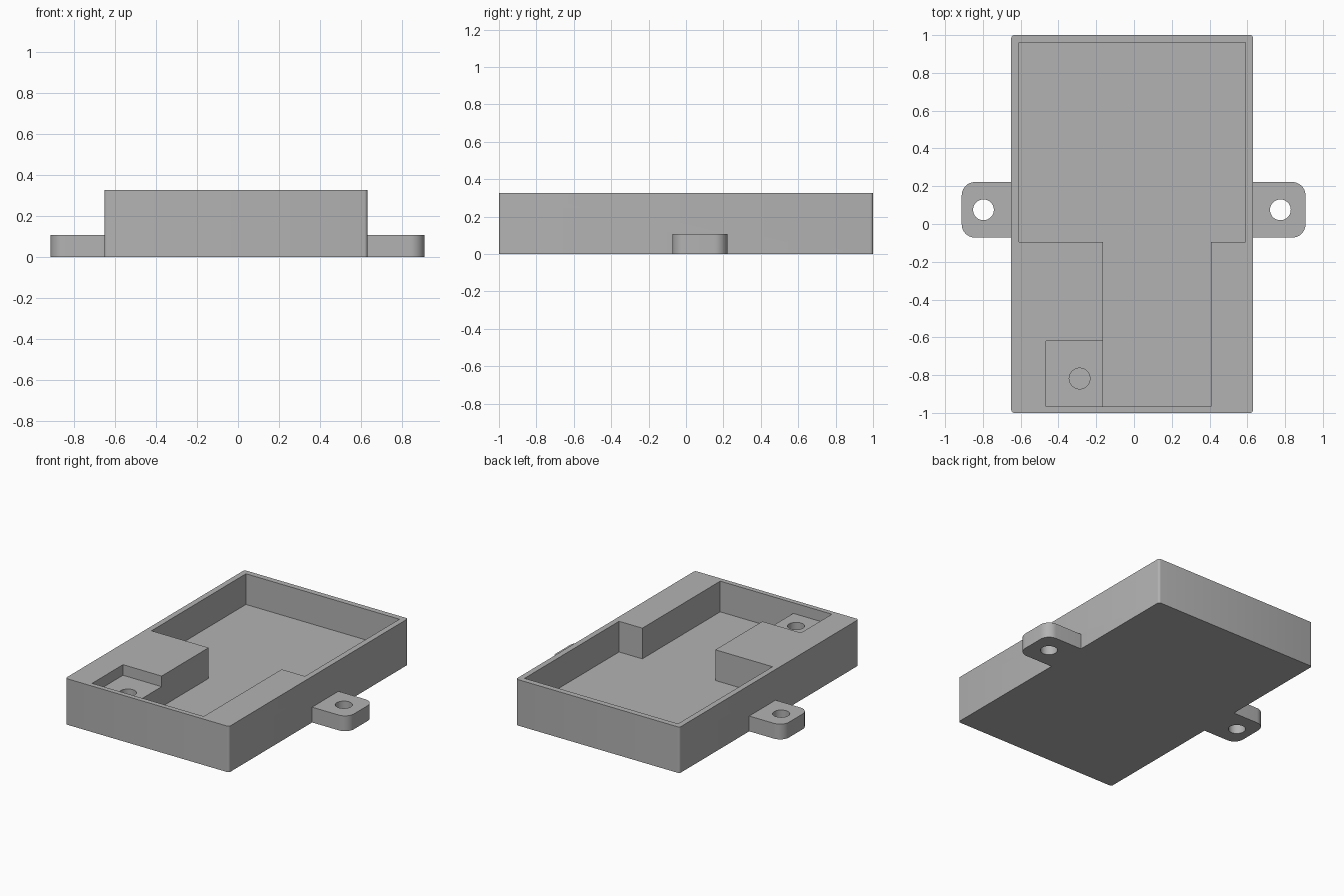
import bpy, bmesh, math

cube = bpy.data.objects.get("Cube")
if cube:
    bpy.data.objects.remove(cube, do_unlink=True)

HEIGHT, TAB_TOP, FLOOR, LEDGE = 0.325, 0.108, 0.108, 0.25
ABOVE, BELOW = 0.5, -0.1
TAB_Y = 0.075

grey = bpy.data.materials.new("plain grey")
grey.use_nodes = True
colour = (0.45, 0.45, 0.45, 1)
grey.diffuse_color = colour
grey.node_tree.nodes["Principled BSDF"].inputs["Base Color"].default_value = colour


def prism(name, outline, z0, z1, radius=0, rounded=lambda v: True, segments=6):
    """Extrude an outline, rounding the chosen upright edges."""
    bm = bmesh.new()
    face = bm.faces.new([bm.verts.new((x, y, z0)) for x, y in outline])
    top = bmesh.ops.extrude_face_region(bm, geom=[face])["geom"]
    bmesh.ops.translate(bm, vec=(0, 0, z1 - z0),
                        verts=[g for g in top if isinstance(g, bmesh.types.BMVert)])
    if radius:
        edges = [e for e in bm.edges
                 if abs(e.verts[0].co.z - e.verts[1].co.z) > 0.01 and rounded(e.verts[0].co)]
        bmesh.ops.bevel(bm, geom=edges, offset=radius, segments=segments,
                        profile=0.5, affect='EDGES')
    bmesh.ops.recalc_face_normals(bm, faces=bm.faces)
    mesh = bpy.data.meshes.new(name)
    bm.to_mesh(mesh)
    bm.free()
    mesh.materials.append(grey)
    obj = bpy.data.objects.new(name, mesh)
    bpy.context.collection.objects.link(obj)
    return obj


def box(x0, x1, y0, y1):
    return [(x0, y0), (x1, y0), (x1, y1), (x0, y1)]


def circle(cx, cy, r, n=40):
    return [(cx + r * math.cos(math.tau * i / n), cy + r * math.sin(math.tau * i / n))
            for i in range(n)]


def combine(target, tool, operation):
    """Apply one boolean and discard the tool."""
    tool.hide_render = True
    mod = target.modifiers.new(operation.lower(), 'BOOLEAN')
    mod.operation, mod.object, mod.solver = operation, tool, 'EXACT'
    bpy.context.view_layer.objects.active = target
    bpy.ops.object.modifier_apply(modifier=mod.name)
    bpy.data.objects.remove(tool, do_unlink=True)


# Tray body with slightly softened upright corners
tray = prism("tray", box(-0.65, 0.63, -1, 1), 0, HEIGHT, 0.015, segments=4)

# Mounting tabs with rounded outer corners and through holes
for inner, outer, hole_x in ((-0.63, -0.912, -0.797), (0.61, 0.908, 0.775)):
    tab = prism("tab", box(min(inner, outer), max(inner, outer), TAB_Y - 0.147, TAB_Y + 0.147),
                0, TAB_TOP, 0.07, lambda co: abs(co.x) > 0.8, 10)
    combine(tray, tab, 'UNION')
    combine(tray, prism("tab_hole", circle(hole_x, TAB_Y, 0.055), BELOW, ABOVE), 'DIFFERENCE')

# Main pocket: wide at the back, narrow channel at the front
pocket = [(-0.61, 0.96), (-0.61, -0.095), (-0.163, -0.095), (-0.163, -0.965),
          (0.408, -0.965), (0.408, -0.095), (0.59, -0.095), (0.59, 0.96)]
combine(tray, prism("pocket", pocket, FLOOR, ABOVE), 'DIFFERENCE')

# Shallow ledge recess opening into the channel, with a blind hole
combine(tray, prism("ledge", box(-0.465, -0.1, -0.965, -0.62), LEDGE, ABOVE), 'DIFFERENCE')
combine(tray, prism("blind_hole", circle(-0.288, -0.818, 0.055), FLOOR, ABOVE), 'DIFFERENCE')

# Smooth the round walls and keep the corners crisp
bpy.ops.object.select_all(action='DESELECT')
tray.select_set(True)
bpy.context.view_layer.objects.active = tray
bpy.ops.object.shade_smooth_by_angle(angle=math.radians(30))
